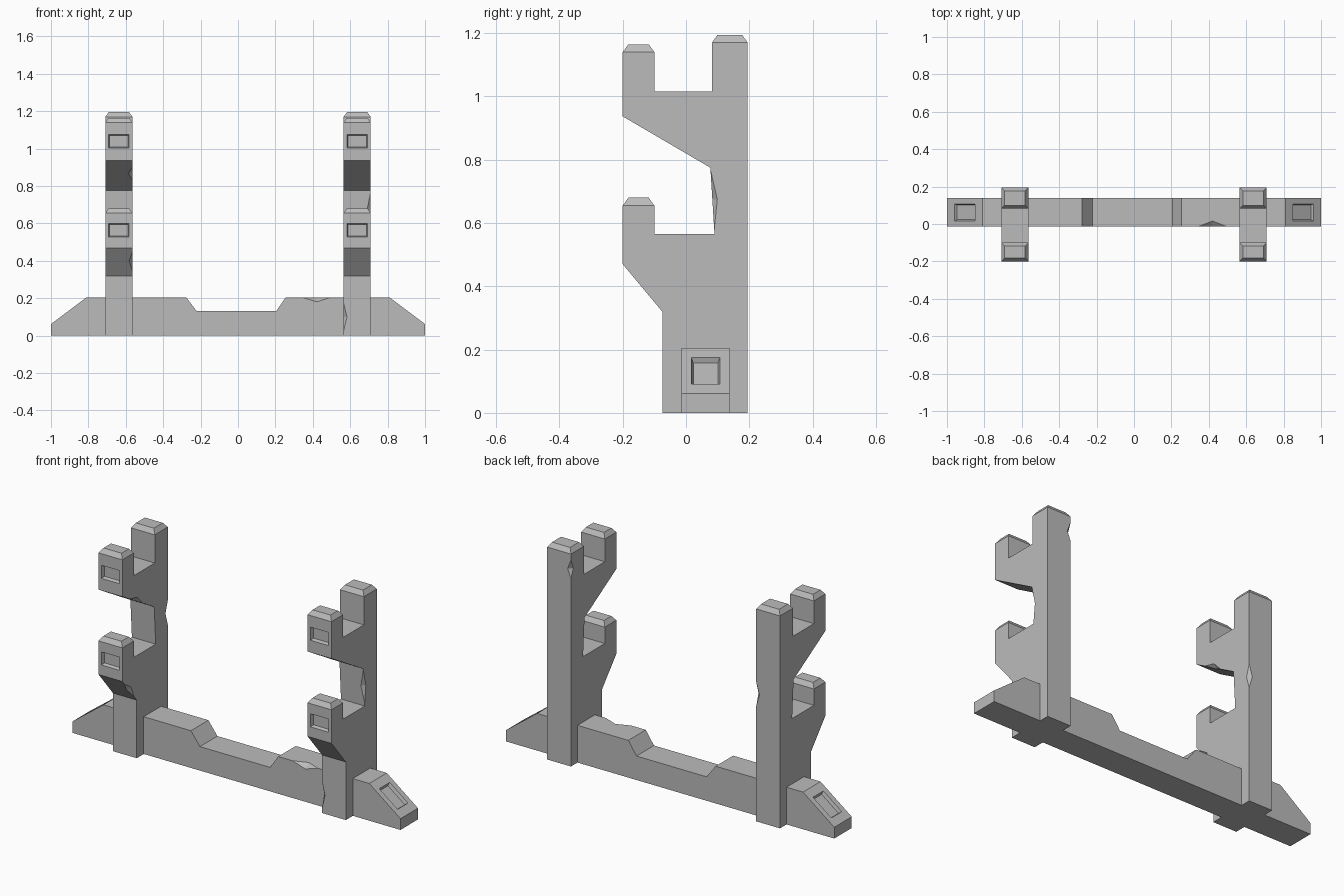
import bpy, bmesh
from mathutils import Vector

cube = bpy.data.objects.get("Cube")
if cube:
    bpy.data.objects.remove(cube, do_unlink=True)

GREY = (0.5, 0.5, 0.5, 1)
mat = bpy.data.materials.new("plain grey")
mat.use_nodes = True
mat.diffuse_color = GREY
mat.node_tree.nodes["Principled BSDF"].inputs["Base Color"].default_value = GREY

X, Y, Z = Vector((1, 0, 0)), Vector((0, 1, 0)), Vector((0, 0, 1))
HOOK_LEVELS = (1.04, 0.563)


def prism(bm, points, offset):
    """Extrude a flat outline along an offset vector."""
    face = bm.faces.new([bm.verts.new(p) for p in points])
    new = bmesh.ops.extrude_face_region(bm, geom=[face])["geom"]
    bmesh.ops.translate(bm, verts=[v for v in new if isinstance(v, bmesh.types.BMVert)], vec=offset)


def finish(bm, name):
    bmesh.ops.recalc_face_normals(bm, faces=bm.faces)
    mesh = bpy.data.meshes.new(name)
    bm.to_mesh(mesh)
    bm.free()
    mesh.materials.append(mat)
    obj = bpy.data.objects.new(name, mesh)
    bpy.context.collection.objects.link(obj)
    return obj


def window(bm, centre, u, v, width, height, depth=0.018, taper=0.006):
    """Tapered pocket sunk into the face spanned by u and v."""
    n = u.cross(v).normalized()
    rings = []
    for h, shrink in ((0.006, -0.002), (-depth, taper)):
        a, b = width / 2 - shrink, height / 2 - shrink
        rings.append([bm.verts.new(centre + n * h + u * a * i + v * b * j)
                      for i, j in ((-1, -1), (1, -1), (1, 1), (-1, 1))])
    low, high = rings
    bm.faces.new(low)
    bm.faces.new(high[::-1])
    for i in range(4):
        k = (i + 1) % 4
        bm.faces.new((low[i], low[k], high[k], high[i]))


def chip(bm, start, end, a, b, wa, wb):
    """Diamond nick on an edge; a and b point out of its two faces."""
    start, end = Vector(start), Vector(end)
    mid = (start + end) / 2
    out = (a + b) * 0.0005
    ring = [bm.verts.new(mid + p) for p in (
        b * wb * 0.2 - a * wa * 1.2, a * wa * 0.2 - b * wb * 1.2, a * wa + b * wb)]
    for pole in (bm.verts.new(start + out), bm.verts.new(end + out)):
        for i in range(3):
            bm.faces.new((ring[i], ring[(i + 1) % 3], pole))


def carve(obj, bm):
    cutter = finish(bm, "cutter")
    cutter.hide_render = True
    mod = obj.modifiers.new("carve", "BOOLEAN")
    mod.operation, mod.solver, mod.object = "DIFFERENCE", "EXACT", cutter
    bpy.context.view_layer.objects.active = obj
    bpy.ops.object.modifier_apply(modifier=mod.name)
    bpy.data.objects.remove(cutter, do_unlink=True)


# Upright rack posts with two hooks each
POST = [(-.075, 0), (.195, 0), (.195, 1.17), (.082, 1.17), (.082, 1.015), (-.1, 1.015),
        (-.1, 1.14), (-.2, 1.14), (-.2, .937), (.077, .775), (.09, .565), (-.1, .565),
        (-.1, .655), (-.2, .655), (-.2, .47), (-.075, .32)]


def post(name, side):
    bm = bmesh.new()
    prism(bm, [(side * .637 - .0725, y, z) for y, z in POST], X * .145)
    bmesh.ops.recalc_face_normals(bm, faces=bm.faces)
    # Bevelled caps on the tips
    shelves = (1.015, .565)
    tips = [f for f in bm.faces if f.normal.z > .99
            and min(abs(f.calc_center_median().z - s) for s in shelves) > .01]
    bmesh.ops.inset_individual(bm, faces=tips, thickness=.025, depth=.025)
    obj = finish(bm, name)
    cuts = bmesh.new()
    for z in HOOK_LEVELS:
        window(cuts, Vector((side * .637, -.2, z)), X, Z, .11, .072)
    return obj, cuts


right_post, cuts = post("right_post", -1)
inner = -.5645
chip(cuts, (inner, .195, .63), (inner, .195, .77), X, Y, .02, .02)
under = Vector((0, -.162, -.277)).normalized()
chip(cuts, (inner, -.14, .902), (inner, -.02, .832), X, under, .022, .02)
under = Vector((0, -.15, -.125)).normalized()
chip(cuts, (inner, -.185, .452), (inner, -.095, .344), X, under, .018, .02)
carve(right_post, cuts)

left_post, cuts = post("left_post", 1)
inner, outer = .5645, .7095
chip(cuts, (inner, -.075, .02), (inner, -.075, .18), -X, -Y, .018, .02)
chip(cuts, (inner, .195, 1.03), (inner, .195, 1.14), -X, Y, .02, .02)
chip(cuts, (outer, .078, .77), (outer, .09, .58), X, -Y, .018, .015)
carve(left_post, cuts)

# Long base beam with sloped ends and a dipped middle
BEAM = [(-1, 0), (-1, .062), (-.81, .205), (-.277, .205), (-.222, .132),
        (.205, .132), (.255, .205), (.81, .205), (1, .062), (1, 0)]
bm = bmesh.new()
prism(bm, [(x, -.014, z) for x, z in BEAM], Y * .152)
base = finish(bm, "base_beam")
cuts = bmesh.new()
for s in (-1, 1):
    slope = Vector((s * -.19, 0, .143)).normalized()
    window(cuts, Vector((s * .905, .062, .1335)), Y * s, slope, .09, .14)
chip(cuts, (.34, -.014, .205), (.5, -.014, .205), -Y, Z, .03, .024)
carve(base, cuts)
